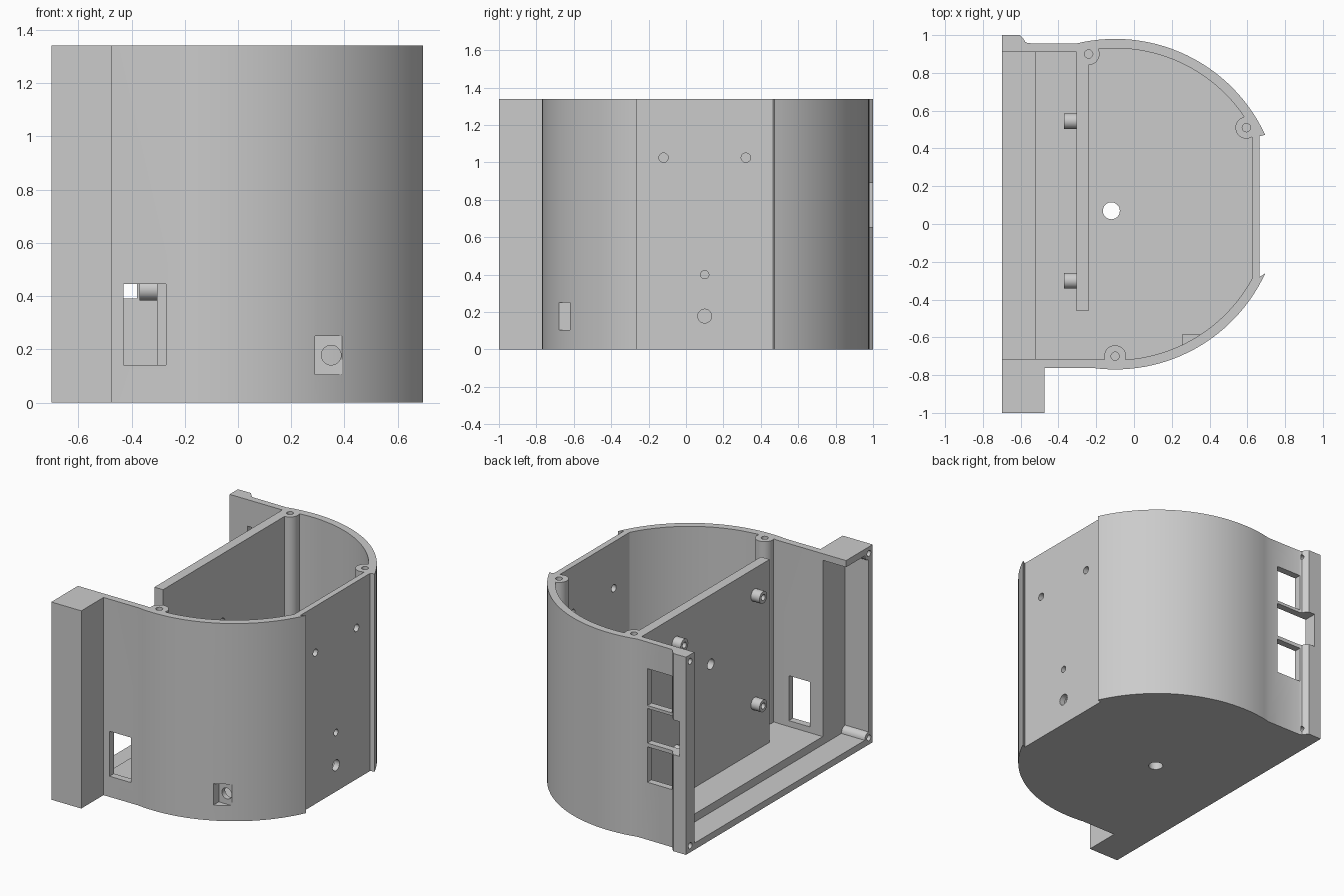
import bpy, bmesh
from math import radians, cos, sin, pi
from mathutils import Matrix, Vector

if "Cube" in bpy.data.objects:
    bpy.data.objects.remove(bpy.data.objects["Cube"], do_unlink=True)

HEIGHT, FLOOR, LIP = 1.34, 0.1, 0.045
CX, CY = -0.1, 0.105

grey = bpy.data.materials.new("light grey plastic")
grey.use_nodes = True
grey.diffuse_color = (0.6, 0.6, 0.6, 1)
grey.node_tree.nodes["Principled BSDF"].inputs["Base Color"].default_value = (0.6, 0.6, 0.6, 1)


def finish(name, bm):
    bmesh.ops.recalc_face_normals(bm, faces=bm.faces)
    me = bpy.data.meshes.new(name)
    bm.to_mesh(me)
    bm.free()
    me.materials.append(grey)
    ob = bpy.data.objects.new(name, me)
    bpy.context.collection.objects.link(ob)
    return ob


def prism(name, pts, z0, z1):
    bm = bmesh.new()
    face = bm.faces.new([bm.verts.new((x, y, z0)) for x, y in pts])
    ext = bmesh.ops.extrude_face_region(bm, geom=[face])["geom"]
    verts = [g for g in ext if isinstance(g, bmesh.types.BMVert)]
    bmesh.ops.translate(bm, verts=verts, vec=(0, 0, z1 - z0))
    return finish(name, bm)


def box(name, x0, x1, y0, y1, z0, z1):
    return prism(name, [(x0, y0), (x1, y0), (x1, y1), (x0, y1)], z0, z1)


def rod(name, start, axis, length, r, sides=32):
    direction = {"X": Vector((1, 0, 0)), "Y": Vector((0, 1, 0)), "Z": Vector((0, 0, 1))}[axis]
    bm = bmesh.new()
    mid = Vector(start) + direction * length / 2
    turn = direction.to_track_quat("Z", "Y").to_matrix().to_4x4()
    bmesh.ops.create_cone(bm, cap_ends=True, segments=sides, radius1=r, radius2=r,
                          depth=length, matrix=Matrix.Translation(mid) @ turn)
    return finish(name, bm)


def combine(target, tool, operation="DIFFERENCE"):
    tool.hide_render = True
    mod = target.modifiers.new("combine", "BOOLEAN")
    mod.operation, mod.solver, mod.object = operation, "EXACT", tool
    bpy.context.view_layer.objects.active = target
    bpy.ops.object.modifier_apply(modifier=mod.name)
    bpy.data.objects.remove(tool, do_unlink=True)


def smooth(ob):
    bpy.ops.object.select_all(action="DESELECT")
    ob.select_set(True)
    bpy.context.view_layer.objects.active = ob
    bpy.ops.object.shade_smooth_by_angle(angle=radians(25))


def arc(r, a0, a1, n=28):
    steps = [radians(a0 + (a1 - a0) * i / n) for i in range(n + 1)]
    return [(CX + r * cos(a), CY + r * sin(a)) for a in steps]


# Outer body: curved sides, flat end between two pointed lips, front post
outline = [(-0.7, -1), (-0.475, -1), (-0.475, -0.762)]
outline += arc(0.875, -97.8, -24.8)
outline += [(0.665, -0.28), (0.665, 0.465)]
outline += arc(0.875, 24.8, 103.7)
outline += [(-0.56, 0.957), (-0.575, 0.963), (-0.585, 0.98), (-0.605, 1), (-0.7, 1)]
shell = prism("case_shell", outline, 0, HEIGHT)

# Cavity, leaving the divider, screw posts and switch housing standing
inner = [(-0.525, -0.715)] + arc(0.825, -96.3, -28.5) + arc(0.825, 28.5, 102.6) + [(-0.525, 0.91)]
cavity = prism("cavity", inner, FLOOR, 2)
posts = [(-0.24, 0.9), (0.595, 0.51), (-0.1, -0.7)]
combine(cavity, box("divider", -0.305, -0.24, -0.46, 1.2, 0, 2.2))
for x, y in posts:
    combine(cavity, rod("post", (x, y, 0), "Z", 2.2, 0.058))
combine(cavity, box("switch_housing", 0.255, 0.388, -0.9, -0.585, 0, 0.29))
combine(shell, cavity)

# Open side with a lower sill, and the hollow in the front post
combine(shell, box("side_opening", -0.8, -0.52, -0.715, 0.91, FLOOR, 2))
combine(shell, box("sill_step", -0.8, -0.525, -0.73, 0.91, LIP, FLOOR + 0.05))
combine(shell, box("post_hollow", -0.8, -0.525, -0.955, -0.7, LIP, HEIGHT - LIP))

# Front window, switch pocket and three rear windows
combine(shell, box("front_window", -0.43, -0.27, -0.9, -0.68, 0.14, 0.445))
combine(shell, box("switch_pocket", 0.29, 0.4, -0.9, -0.62, 0.105, 0.25))
combine(shell, rod("switch_hole", (0.35, -0.7, 0.178), "Y", 0.2, 0.037))
for x0, z0, z1 in [(-0.565, 0.39, 0.63), (-0.65, 0.655, 0.89), (-0.565, 0.91, 1.16)]:
    combine(shell, box("rear_window", x0, -0.38, 0.85, 1.1, z0, z1))

# Holes in the flat end, floor, divider and post tops
for y, z, r in [(-0.12, 1.025, 0.025), (0.32, 1.025, 0.025), (0.1, 0.4, 0.022), (0.1, 0.178, 0.037)]:
    combine(shell, rod("end_hole", (0.55, y, z), "X", 0.3, r))
combine(shell, rod("floor_hole", (-0.12, 0.07, -0.1), "Z", 0.3, 0.045))
combine(shell, rod("divider_hole", (-0.4, 0.17, 0.87), "X", 0.3, 0.035))
for x, y in posts:
    combine(shell, rod("post_hole", (x, y, 0.9), "Z", 0.6, 0.022, 20))

# Cover screw holes, with round bosses inside the front post
for z in (0.045, HEIGHT - 0.045):
    combine(shell, rod("corner_boss", (-0.7, -0.957, z), "X", 0.2, 0.042, 24), "UNION")
    for y in (-0.96, 0.955):
        combine(shell, rod("corner_hole", (-0.75, y, z), "X", 0.18, 0.02, 20))
smooth(shell)

# Board standoffs on the divider
for y, side in ((-0.3, "front"), (0.545, "rear")):
    for z, level in ((0.425, "lower"), (1.16, "upper")):
        stand = rod(f"{side}_{level}_standoff", (-0.37, y, z), "X", 0.07, 0.041)
        combine(stand, rod("standoff_hole", (-0.4, y, z), "X", 0.085, 0.02, 20))
        smooth(stand)
